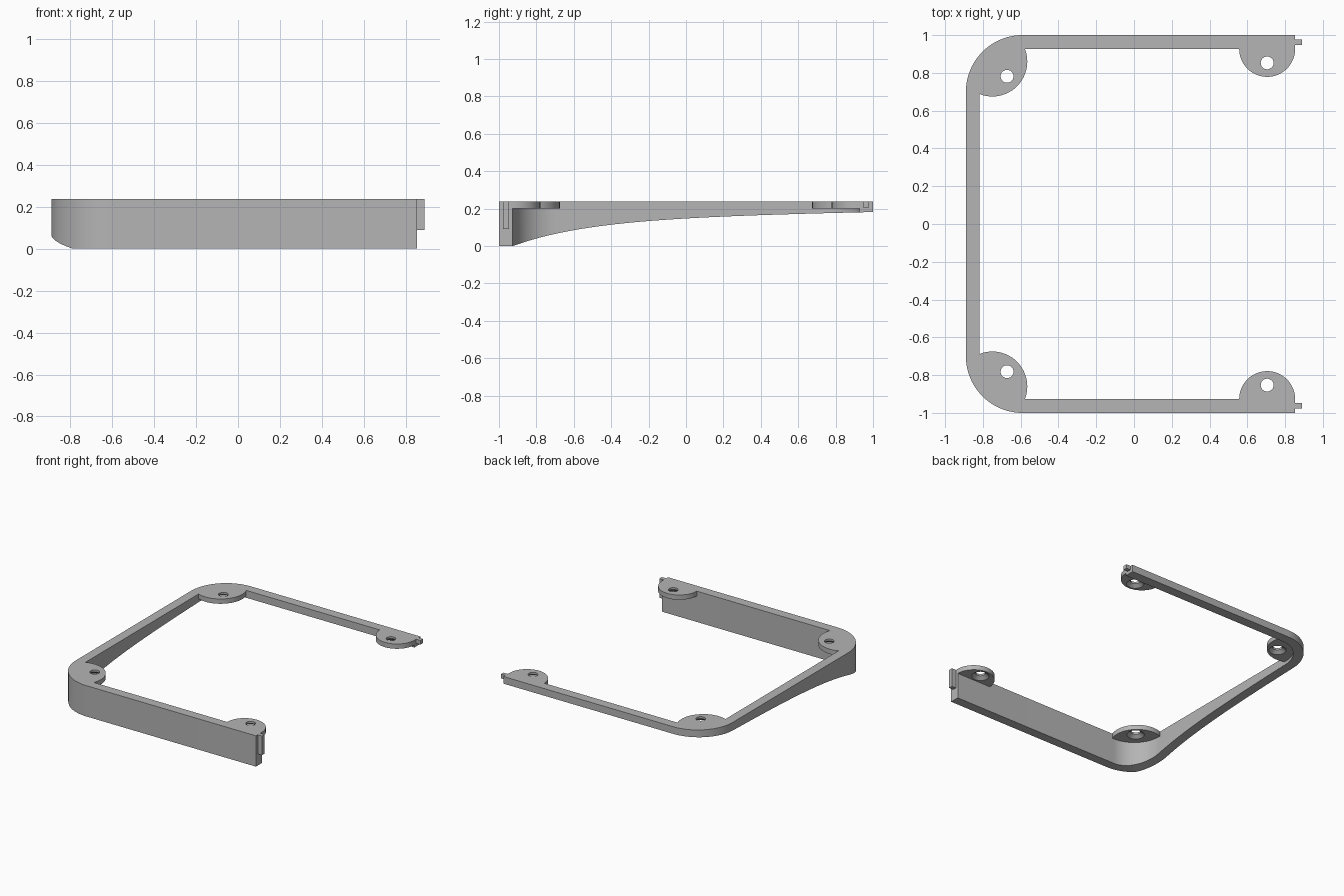
import bpy, bmesh, math
from mathutils import Vector

if "Cube" in bpy.data.objects:
    bpy.data.objects.remove(bpy.data.objects["Cube"], do_unlink=True)

TOP, PAD_BOTTOM = 0.237, 0.2
LEFT, END = -0.89, 0.853
WALL, RADIUS = 0.073, 0.3
INNER = RADIUS - WALL
ARC_X, ARC_Y = LEFT + RADIUS, 1 - RADIUS

grey = bpy.data.materials.new("Grey plastic")
grey.use_nodes = True
colour = (0.46, 0.46, 0.46, 1)
grey.diffuse_color = colour
grey.node_tree.nodes["Principled BSDF"].inputs["Base Color"].default_value = colour


def loft(name, rings, closed):
    """Join rings of points with quads; wrap round if closed, else cap the ends."""
    bm = bmesh.new()
    loops = [[bm.verts.new(p) for p in ring] for ring in rings]
    n = len(loops[0])
    pairs = list(zip(loops, loops[1:]))
    if closed:
        pairs.append((loops[-1], loops[0]))
    else:
        bm.faces.new(loops[0])
        bm.faces.new(loops[-1])
    for a, b in pairs:
        for i in range(n):
            j = (i + 1) % n
            bm.faces.new((a[i], a[j], b[j], b[i]))
    bmesh.ops.recalc_face_normals(bm, faces=bm.faces)
    mesh = bpy.data.meshes.new(name)
    bm.to_mesh(mesh)
    bm.free()
    obj = bpy.data.objects.new(name, mesh)
    bpy.context.collection.objects.link(obj)
    mesh.materials.append(grey)
    bpy.ops.object.select_all(action='DESELECT')
    obj.select_set(True)
    bpy.context.view_layer.objects.active = obj
    bpy.ops.object.shade_smooth_by_angle(angle=math.radians(30))
    return obj


def lower_edge(y):
    """Height of the swept lower edge of the wall."""
    t = max(0, y + 1 - WALL)
    return 0.145 * (1 - math.exp(-t / 0.42)) + 0.02 * t


# Wall: stations of outer and inner points round the open frame
stations = [((END, -1), (END, WALL - 1))]


def add_corner(sign, start, stop):
    steps = 24
    for i in range(steps + 1):
        a = math.radians(start + (stop - start) * i / steps)
        c, s = math.cos(a), math.sin(a)
        stations.append(((ARC_X + RADIUS * c, sign * ARC_Y + RADIUS * s),
                         (ARC_X + INNER * c, sign * ARC_Y + INNER * s)))


add_corner(-1, 270, 180)
for i in range(1, 30):
    y = ARC_Y * (2 * i / 30 - 1)
    stations.append(((LEFT, y), (LEFT + WALL, y)))
add_corner(1, 180, 90)
stations.append(((END, 1), (END, 1 - WALL)))

loft("frame_wall", [[(*o, lower_edge(o[1])), (*o, TOP), (*n, TOP), (*n, lower_edge(n[1]))]
                    for o, n in stations], False)


def inside_wall(x, y):
    """Nearest point within the rounded inner outline, for the back half."""
    if x < ARC_X and y > ARC_Y:
        d = Vector((x - ARC_X, y - ARC_Y))
        if d.length > INNER:
            d = d.normalized() * INNER
        return ARC_X + d.x, ARC_Y + d.y
    return max(x, LEFT + WALL), min(y, 1 - WALL)


def screw_pad(name, centre, radius, hole, sign):
    """Round pad clipped by the wall, with a screw hole countersunk below."""
    outline, angles = [], []
    for i in range(96):
        a = math.tau * i / 96
        x, y = inside_wall(centre[0] + radius * math.cos(a), centre[1] + radius * math.sin(a))
        outline.append((x, y))
        angles.append(math.atan2(y - hole[1], x - hole[0]))

    def circle(r, z):
        return [(hole[0] + r * math.cos(a), sign * (hole[1] + r * math.sin(a)), z)
                for a in angles]

    def edge(z):
        return [(x, sign * y, z) for x, y in outline]

    loft(name, [edge(PAD_BOTTOM), edge(TOP), circle(0.034, TOP),
                circle(0.034, 0.222), circle(0.062, PAD_BOTTOM)], True)


# Pads and end pegs, mirrored front to back
for side, sign, peg_bottom in (("front", -1, 0.09), ("back", 1, 0.205)):
    screw_pad(side + "_corner_pad", (-0.75, 0.86), 0.185, (-0.672, 0.782), sign)
    screw_pad(side + "_end_pad", (0.705, 1 - WALL), 0.148, (0.705, 0.853), sign)
    y0, y1 = sign * 0.947, sign * 0.978
    loft(side + "_end_peg", [[(END - 0.01, y0, z), (0.89, y0, z), (0.89, y1, z), (END - 0.01, y1, z)]
                             for z in (peg_bottom, TOP)], False)
